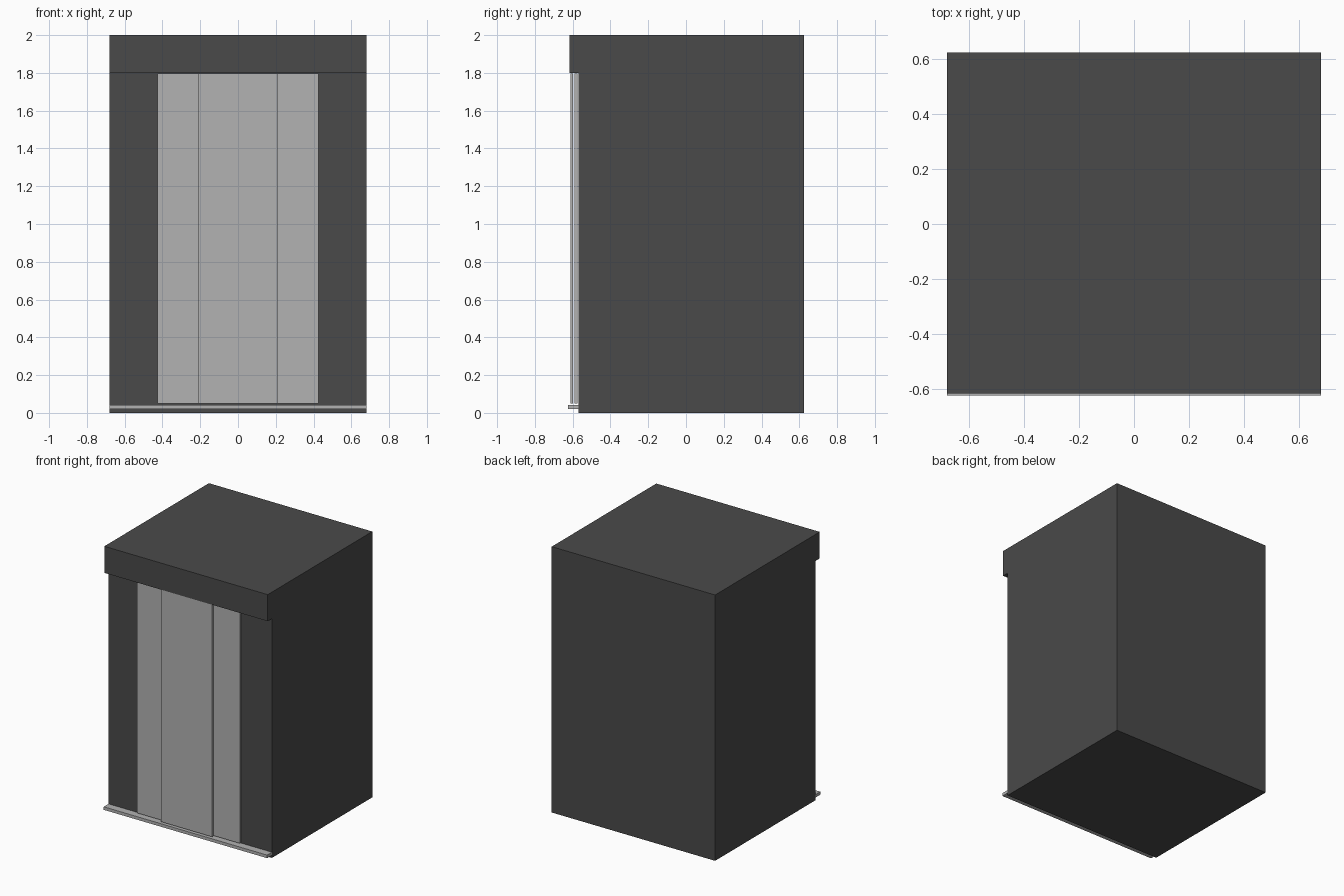
import bpy
import bmesh

if "Cube" in bpy.data.objects:
    bpy.data.objects.remove(bpy.data.objects["Cube"])


def material(name, value):
    m = bpy.data.materials.new(name)
    m.diffuse_color = (value, value, value, 1)
    m.use_nodes = True
    m.node_tree.nodes["Principled BSDF"].inputs["Base Color"].default_value = m.diffuse_color
    return m


dark = material("dark grey", 0.068)
light = material("light grey", 0.445)


def extruded(name, profile, x0, x1, mat):
    """Extrude a (y, z) side profile from x0 to x1."""
    bm = bmesh.new()
    face = bm.faces.new([bm.verts.new((x0, y, z)) for y, z in profile])
    out = bmesh.ops.extrude_face_region(bm, geom=[face])
    moved = [v for v in out["geom"] if isinstance(v, bmesh.types.BMVert)]
    bmesh.ops.translate(bm, vec=(x1 - x0, 0, 0), verts=moved)
    bmesh.ops.recalc_face_normals(bm, faces=bm.faces)
    mesh = bpy.data.meshes.new(name)
    bm.to_mesh(mesh)
    bm.free()
    mesh.materials.append(mat)
    obj = bpy.data.objects.new(name, mesh)
    bpy.context.collection.objects.link(obj)
    return obj


def box(name, x0, x1, y0, y1, z0, z1, mat):
    return extruded(name, [(y0, z0), (y1, z0), (y1, z1), (y0, z1)], x0, x1, mat)


W = 0.68        # half width
FRONT = -0.568  # front wall

# Cabin with the header overhanging the doors
extruded("cabin", [(FRONT, 0), (0.625, 0), (0.625, 2), (-0.618, 2),
                   (-0.618, 1.8), (FRONT, 1.8)], -W, W, dark)

# Door sill along the front
box("door_sill", -W, W, -0.625, FRONT, 0.02, 0.043, light)

# Sliding panels: centre pair in front, outer pair on the rear track
for side, s in (("left", -1), ("right", 1)):
    for name, a, b, y0, y1 in (("centre", 0.001, 0.213, -0.611, -0.597),
                               ("outer", 0.205, 0.427, -0.589, -0.574)):
        x0, x1 = sorted((s * a, s * b))
        box(f"{side}_{name}_door_panel", x0, x1, y0, y1, 0.05, 1.797, light)
